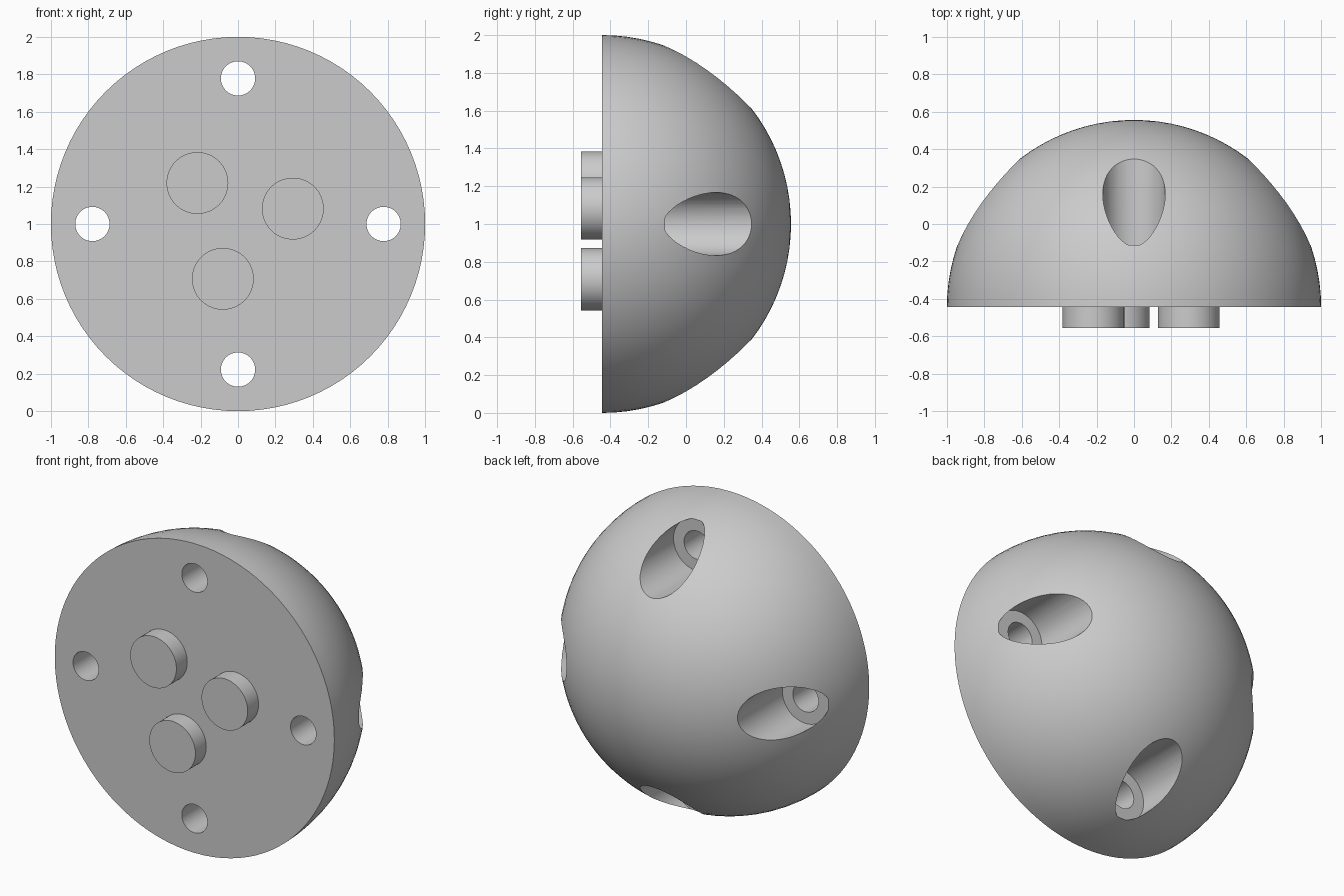
import bpy, bmesh, math
from mathutils import Matrix

if "Cube" in bpy.data.objects:
    bpy.data.objects.remove(bpy.data.objects["Cube"])

FACE_Y = -0.444      # plane of the flat front face
HOLE_RING = 0.778    # distance of the bolt holes from the dome axis
TO_Y = Matrix.Rotation(-math.pi / 2, 4, 'X')   # turns the z axis onto +y

grey = bpy.data.materials.new("plain grey")
grey.use_nodes = True
grey.diffuse_color = (0.6, 0.6, 0.6, 1)
grey.node_tree.nodes["Principled BSDF"].inputs["Base Color"].default_value = (0.6, 0.6, 0.6, 1)


def add_object(name, bm):
    bmesh.ops.recalc_face_normals(bm, faces=bm.faces)
    mesh = bpy.data.meshes.new(name)
    bm.to_mesh(mesh)
    bm.free()
    mesh.materials.append(grey)
    obj = bpy.data.objects.new(name, mesh)
    bpy.context.scene.collection.objects.link(obj)
    return obj


def rod(name, x, z, radius, y0, y1, sides=48):
    """Cylinder lying along y."""
    bm = bmesh.new()
    place = Matrix.Translation((x, (y0 + y1) / 2, z)) @ TO_Y
    bmesh.ops.create_cone(bm, cap_ends=True, segments=sides, radius1=radius,
                          radius2=radius, depth=y1 - y0, matrix=place)
    return add_object(name, bm)


def select_only(obj):
    bpy.ops.object.select_all(action='DESELECT')
    obj.select_set(True)
    bpy.context.view_layer.objects.active = obj


def smooth(obj):
    select_only(obj)
    bpy.ops.object.shade_smooth_by_angle(angle=math.radians(25))


# Half-sphere body with a flat front
bm = bmesh.new()
bmesh.ops.create_uvsphere(bm, u_segments=96, v_segments=48, radius=1)
bmesh.ops.delete(bm, geom=[v for v in bm.verts if v.co.z < -0.001], context='VERTS')
bmesh.ops.contextual_create(bm, geom=[e for e in bm.edges if e.is_boundary])
bm.transform(Matrix.Translation((0, FACE_Y, 1)) @ TO_Y)
dome = add_object("dome_body", bm)

# Four counterbored bolt holes around the rim
cutters = []
for i in range(4):
    angle = i * math.pi / 2
    x, z = HOLE_RING * math.cos(angle), 1 + HOLE_RING * math.sin(angle)
    cutters.append(rod("bolt_hole_cutter", x, z, 0.0915, -0.8, 0.5))
    cutters.append(rod("counterbore_cutter", x, z, 0.167, FACE_Y + 0.333, 0.8))

select_only(dome)
for cutter in cutters:
    cutter.hide_render = True
    mod = dome.modifiers.new("cut", 'BOOLEAN')
    mod.operation = 'DIFFERENCE'
    mod.solver = 'EXACT'
    mod.object = cutter
    bpy.ops.object.modifier_apply(modifier=mod.name)
for cutter in cutters:
    bpy.data.objects.remove(cutter)
smooth(dome)

# Three round pegs on the front face
pegs = {"upper_peg": (-0.217, 1.219), "side_peg": (0.293, 1.082), "lower_peg": (-0.081, 0.707)}
for name, (x, z) in pegs.items():
    smooth(rod(name, x, z, 0.165, -0.555, FACE_Y + 0.01, 64))
